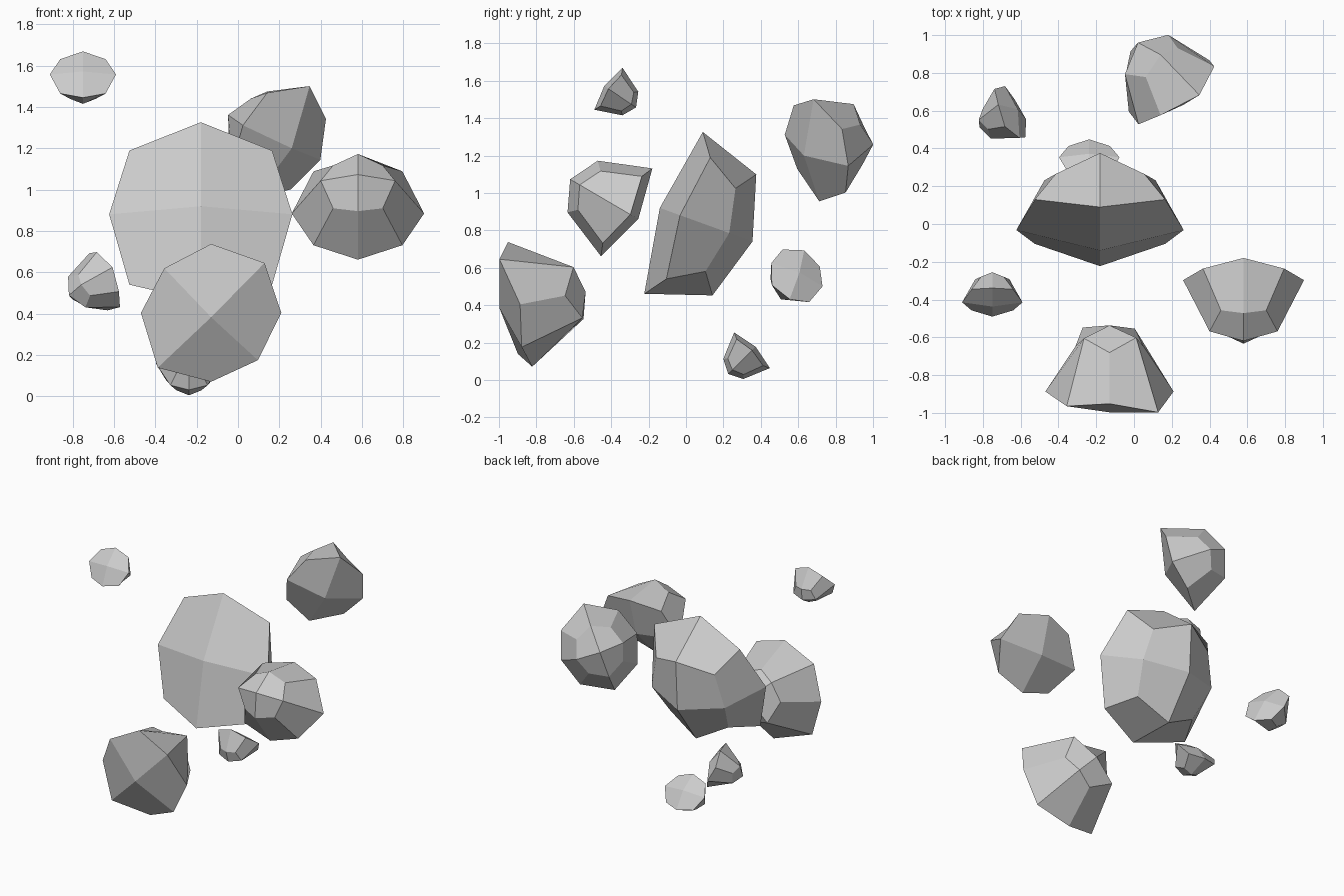
import bpy, bmesh
from mathutils import Vector

if "Cube" in bpy.data.objects:
    bpy.data.objects.remove(bpy.data.objects["Cube"])


def rock(name, tip, axis, up, front, back, length):
    """Octagonal rock: domed wide end at tip, tapering along axis.
    front/back rings: (up radius, up depth, side radius, side depth,
    corner up, corner side, corner depth)."""
    o, a = Vector(tip), Vector(axis).normalized()
    u = Vector(up)
    u = (u - a * u.dot(a)).normalized()
    s = a.cross(u)
    bm = bmesh.new()

    def ring(p):
        ru, tu, rs, ts, cu, cs, ct = p
        pts = [(ru, 0, tu), (cu, cs, ct), (0, rs, ts), (-cu, cs, ct),
               (-ru, 0, tu), (-cu, -cs, ct), (0, -rs, ts), (cu, -cs, ct)]
        return [bm.verts.new(o + u * x + s * y + a * t) for x, y, t in pts]

    wide, narrow = ring(front), ring(back)
    cap_a, cap_b = bm.verts.new(o), bm.verts.new(o + a * length)
    for i in range(8):
        j = (i + 1) % 8
        bm.faces.new((wide[i], wide[j], narrow[j], narrow[i]))
    # each end is four quads meeting in the middle
    for c, r in ((cap_a, wide), (cap_b, narrow)):
        for i in range(0, 8, 2):
            bm.faces.new((c, r[i], r[i + 1], r[(i + 2) % 8]))
    bmesh.ops.recalc_face_normals(bm, faces=bm.faces[:])
    me = bpy.data.meshes.new(name)
    bm.to_mesh(me)
    bm.free()
    bpy.context.collection.objects.link(bpy.data.objects.new(name, me))


# large central rock
rock("large_rock", (-.18, -.14, .92), (0, .94, -.34), (0, .34, .94),
     (.46, .078, .443, .115, .345, .345, .162),
     (.344, .424, .294, .395, .236, .235, .345), .527)

# three medium rocks
rock("right_rock", (.58, -.255, .86), (0, -.863, .505), (0, .505, .863),
     (.272, .072, .32, .049, .207, .215, .099),
     (.16, .345, .18, .363, .12, .12, .304), .422)
rock("front_rock", (-.13, -.997, .383), (0, .98, .19), (.26, -.05, .255),
     (.365, .05, .32, .077, .24, .24, .112),
     (.2, .43, .19, .425, .127, .127, .357), .469)
rock("back_rock", (.26, .63, 1.2), (-.556, .769, .318), (.443, -.05, .893),
     (.305, .088, .266, .088, .19, .202, .11),
     (.18, .358, .163, .348, .12, .12, .3), .43)

# three small rocks
small_front = (.135, .027, .16, .027, .1, .11, .043)
small_back = (.076, .168, .09, .175, .06, .06, .15)
rock("small_top_rock", (-.75, -.437, 1.572), (0, .83, -.56), (0, .56, .83),
     small_front, small_back, .205)
rock("small_bottom_rock", (-.237, .372, .178), (0, -.707, -.707), (0, -.707, .707),
     small_front, small_back, .207)
rock("small_left_rock", (-.615, .607, .575), (-.85, -.4, -.36), (-.1, .045, .16),
     (.155, .035, .155, .035, .113, .113, .05),
     (.088, .195, .088, .195, .06, .06, .17), .24)
